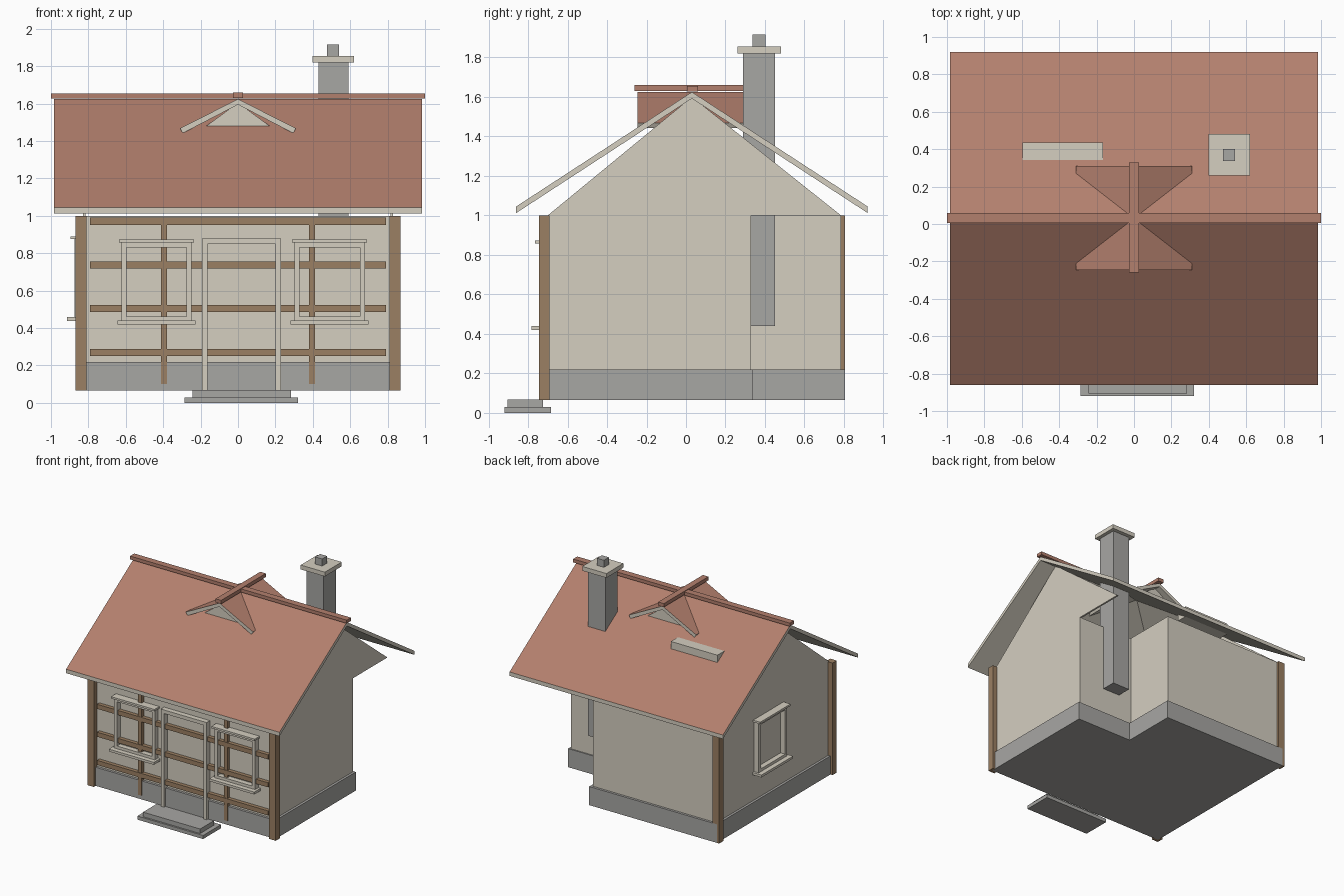
import bpy
import bmesh
from mathutils import Matrix, Vector

cube = bpy.data.objects.get("Cube")
if cube:
    bpy.data.objects.remove(cube, do_unlink=True)


def make_material(name, rgb):
    mat = bpy.data.materials.new(name)
    mat.use_nodes = True
    color = (*rgb, 1.0)
    mat.diffuse_color = color
    mat.node_tree.nodes["Principled BSDF"].inputs["Base Color"].default_value = color
    return mat


CREAM = make_material("cream plaster", (0.66, 0.62, 0.53))
STONE = make_material("grey stone", (0.39, 0.385, 0.37))
WOOD = make_material("brown timber", (0.33, 0.215, 0.125))
TILE = make_material("red roof tile", (0.45, 0.215, 0.155))


def finish(name, bm, mats):
    bmesh.ops.recalc_face_normals(bm, faces=bm.faces)
    mesh = bpy.data.meshes.new(name)
    bm.to_mesh(mesh)
    bm.free()
    for mat in mats:
        mesh.materials.append(mat)
    ob = bpy.data.objects.new(name, mesh)
    bpy.context.collection.objects.link(ob)
    return ob


def boxes(name, mat, *spans):
    """One object of boxes, each given as (x0, x1, y0, y1, z0, z1)."""
    bm = bmesh.new()
    for x0, x1, y0, y1, z0, z1 in spans:
        centre = Vector((x0 + x1, y0 + y1, z0 + z1)) / 2
        size = Matrix.Diagonal((x1 - x0, y1 - y0, z1 - z0, 1))
        bmesh.ops.create_cube(bm, size=1, matrix=Matrix.Translation(centre) @ size)
    return finish(name, bm, [mat])


def prism(name, mats, outline, axis, low, high, top_index=0):
    """Extrude a 2D outline along an axis; upward faces get top_index."""
    def place(p, t):
        co = list(p)
        co.insert("xyz".index(axis), t)
        return co

    bm = bmesh.new()
    face = bm.faces.new([bm.verts.new(place(p, low)) for p in outline])
    extruded = bmesh.ops.extrude_face_region(bm, geom=[face])["geom"]
    for v in extruded:
        if isinstance(v, bmesh.types.BMVert):
            v.co["xyz".index(axis)] = high
    bmesh.ops.recalc_face_normals(bm, faces=bm.faces)
    for f in bm.faces:
        if f.normal.z > 0.3:
            f.material_index = top_index
    return finish(name, bm, mats)


# L-shaped body: stone plinth and plaster walls
def floor_plan(grow):
    side, front, back = 0.83 + grow, -0.70 - grow, 0.785 + grow
    nx, ny = 0.31 + grow, 0.33 + grow / 2
    return [(-side, front), (side, front), (side, ny), (nx, ny), (nx, back), (-side, back)]


prism("plinth", [STONE], floor_plan(0.02), "z", 0.065, 0.22)
prism("walls", [CREAM], floor_plan(0), "z", 0.21, 1.0)

# Gable end walls
for side, x in (("left", 0.815), ("right", -0.83)):
    prism(side + "_gable", [CREAM], [(-0.70, 1.0), (0.785, 1.0), (0.03, 1.60)],
          "x", x, x + 0.015)

# Main roof slabs, tiled on top
RIDGE_Y = 0.03
for name, eave in (("front_roof", -0.86), ("back_roof", 0.92)):
    prism(name, [CREAM, TILE],
          [(RIDGE_Y, 1.625), (eave, 1.045), (eave, 1.012), (RIDGE_Y, 1.592)],
          "x", -0.985, 0.985, 1)
boxes("main_ridge_cap", TILE, (-1, 1, 0.005, 0.06, 1.627, 1.655))

# Cross dormer roof with a gable at each end
for name, s in (("left_dormer_roof", 1), ("right_dormer_roof", -1)):
    prism(name, [CREAM, TILE],
          [(0, 1.625), (s * 0.31, 1.468), (s * 0.295, 1.442), (0, 1.595)],
          "y", -0.245, 0.31, 1)
for name, y in (("front_dormer_gable", -0.195), ("back_dormer_gable", 0.245)):
    prism(name, [CREAM], [(-0.17, 1.48), (0.17, 1.48), (0, 1.605)], "y", y, y + 0.015)
boxes("dormer_ridge_cap", TILE, (-0.026, 0.026, -0.26, 0.33, 1.63, 1.66))

# Chimney and the low roof vent
boxes("chimney_stack", STONE, (0.43, 0.59, 0.288, 0.45, 0.44, 1.82))
boxes("chimney_cap", CREAM, (0.397, 0.62, 0.26, 0.482, 1.82, 1.856))
boxes("chimney_pot", STONE, (0.476, 0.54, 0.338, 0.402, 1.856, 1.915))
boxes("roof_vent", CREAM, (-0.595, -0.165, 0.342, 0.435, 1.33, 1.422))

# Corner posts
for name, x, y in (("front_left_post", 0.81, -0.745),
                   ("front_right_post", -0.87, -0.745),
                   ("back_right_post", -0.87, 0.75)):
    boxes(name, WOOD, (x, x + 0.06, y, y + 0.055, 0.065, 1.0))

# Timber framing on the front wall
boxes("horizontal_beams", WOOD,
      *[(-0.79, 0.79, -0.732, -0.69, z, z + 0.038) for z in (0.25, 0.485, 0.718, 0.952)])
boxes("upright_beams", WOOD,
      *[(x, x + 0.033, -0.728, -0.69, 0.10, 0.96) for x in (-0.413, 0.38)])


# Open window frames with a sill and a lintel
def window(name, location, turn=0.0):
    w, t = 0.188, 0.027
    ob = boxes(name, CREAM,
               (-w, -w + t, -0.043, 0.01, 0.44, 0.857),
               (w - t, w, -0.043, 0.01, 0.44, 0.857),
               (-w + t, w - t, -0.043, 0.01, 0.44, 0.463),
               (-w + t, w - t, -0.043, 0.01, 0.832, 0.857),
               (-0.2, 0.2, -0.065, 0.01, 0.857, 0.873),
               (-0.208, 0.208, -0.083, 0.01, 0.42, 0.44))
    ob.matrix_world = Matrix.Translation(location) @ Matrix.Rotation(turn, 4, "Z")


window("front_left_window", (0.49, -0.70, 0))
window("front_right_window", (-0.436, -0.70, 0))
window("side_window", (-0.83, 0.10, 0.018), -1.570796)

# Door frame and entrance steps
boxes("door_frame", CREAM,
      (-0.193, -0.163, -0.743, -0.69, 0.067, 0.88),
      (0.20, 0.23, -0.743, -0.69, 0.067, 0.88),
      (-0.163, 0.20, -0.743, -0.69, 0.85, 0.88))
boxes("lower_step", STONE, (-0.285, 0.322, -0.92, -0.683, 0, 0.03))
boxes("upper_step", STONE, (-0.243, 0.284, -0.905, -0.725, 0.03, 0.068))
